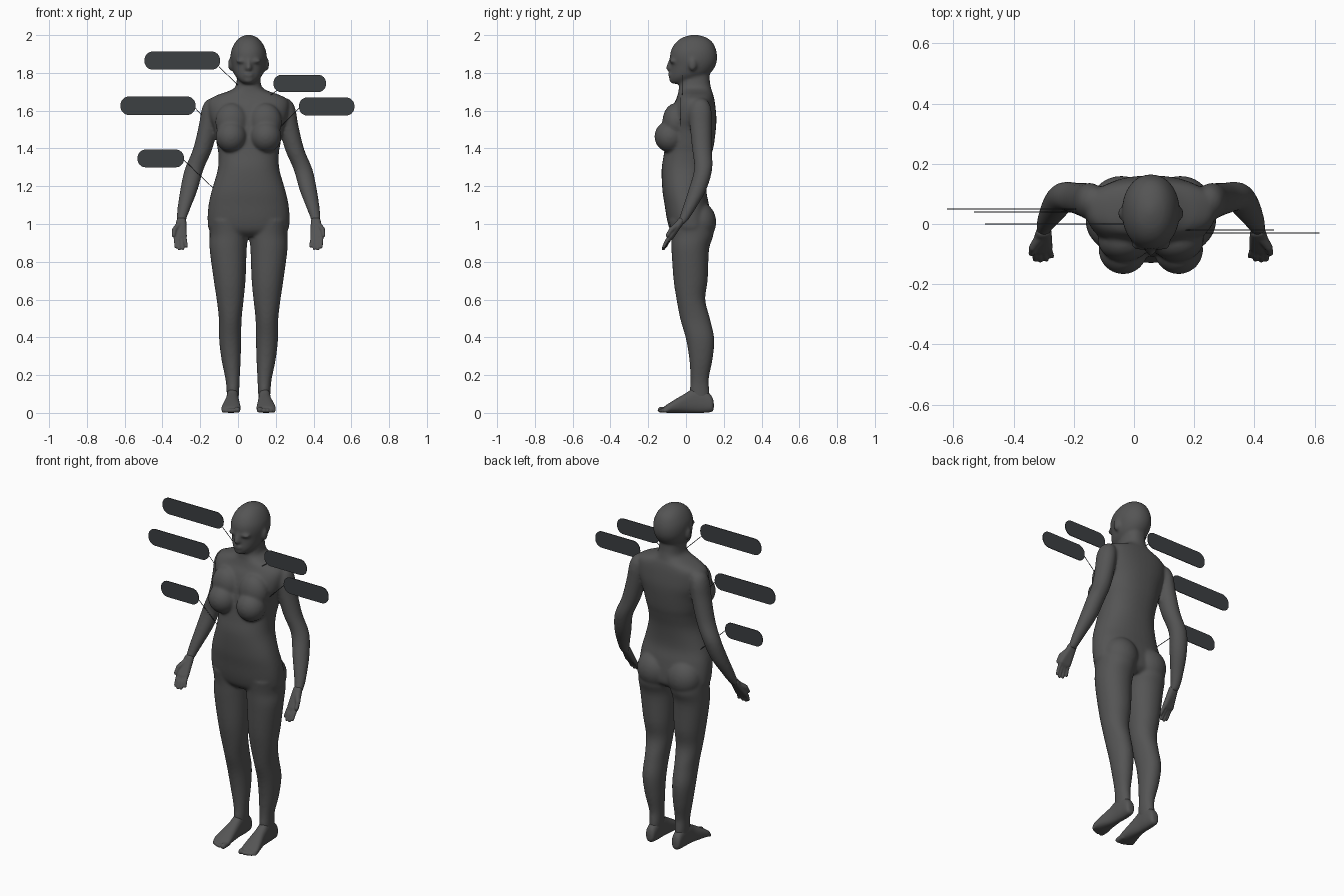
import bpy, bmesh, math
from mathutils import Vector, Matrix

if "Cube" in bpy.data.objects:
    bpy.data.objects.remove(bpy.data.objects["Cube"])

CX = 0.056  # the figure stands slightly right of the origin


def material(name, rgb):
    m = bpy.data.materials.new(name)
    m.diffuse_color = (*rgb, 1)
    m.use_nodes = True
    m.node_tree.nodes["Principled BSDF"].inputs["Base Color"].default_value = m.diffuse_color
    return m


SKIN = material("dark_skin", (0.09, 0.09, 0.09))
PLATE = material("label_dark", (0.045, 0.05, 0.055))


def finish(name, bm, mat, x=0.0, voxel=None, smooth=0):
    bmesh.ops.recalc_face_normals(bm, faces=bm.faces[:])
    me = bpy.data.meshes.new(name)
    bm.to_mesh(me)
    bm.free()
    me.materials.append(mat)
    ob = bpy.data.objects.new(name, me)
    ob.location.x = x
    bpy.context.collection.objects.link(ob)
    if voxel:
        r = ob.modifiers.new("fuse", 'REMESH')
        r.mode, r.voxel_size, r.use_smooth_shade = 'VOXEL', voxel, True
        s = ob.modifiers.new("soften", 'SMOOTH')
        s.factor, s.iterations = 0.5, smooth
    return ob


def catmull(a, b, c, d, t):
    return [0.5 * (2*q + (r-p)*t + (2*p-5*q+4*r-s)*t*t + (3*q-p-3*r+s)*t**3)
            for p, q, r, s in zip(a, b, c, d)]


def loft(bm, rows, axis='z', power=2.2, n=40, sub=4):
    """Skin rounded sections; each row is (position, x0, x1, b0, b1)."""
    dense = []
    for i in range(len(rows) - 1):
        q = [rows[max(0, min(len(rows)-1, i+k))] for k in (-1, 0, 1, 2)]
        dense += [catmull(*q, j/sub) for j in range(sub)]
    dense.append(rows[-1])
    rings = []
    for t, a0, a1, b0, b1 in dense:
        ring = []
        for k in range(n):
            c, s = math.cos(k*math.tau/n), math.sin(k*math.tau/n)
            a = (a0+a1)/2 + (a1-a0)/2*math.copysign(abs(c)**(2/power), c)
            b = (b0+b1)/2 + (b1-b0)/2*math.copysign(abs(s)**(2/power), s)
            ring.append(bm.verts.new((a, b, t) if axis == 'z' else (a, t, b)))
        rings.append(ring)
    for r0, r1 in zip(rings, rings[1:]):
        for k in range(n):
            bm.faces.new((r0[k], r0[(k+1) % n], r1[(k+1) % n], r1[k]))
    bm.faces.new(rings[0])
    bm.faces.new(rings[-1])


def ball(bm, co, radii):
    bmesh.ops.create_uvsphere(bm, u_segments=32, v_segments=16, radius=1,
                              matrix=Matrix.Translation(co) @ Matrix.Diagonal((*radii, 1)))


def hull(bm, balls, seg=12):
    """Convex skin around several (point, radius) balls."""
    tmp = bmesh.new()
    for co, r in balls:
        bmesh.ops.create_uvsphere(tmp, u_segments=seg, v_segments=max(4, seg//2),
                                  radius=r, matrix=Matrix.Translation(co))
    verts = [bm.verts.new(v.co) for v in tmp.verts]
    tmp.free()
    bmesh.ops.convex_hull(bm, input=verts)
    bmesh.ops.delete(bm, geom=[v for v in verts if v.is_valid and not v.link_faces],
                     context='VERTS')


def mirror(bm):
    g = bmesh.ops.duplicate(bm, geom=bm.verts[:] + bm.edges[:] + bm.faces[:])["geom"]
    for v in g:
        if isinstance(v, bmesh.types.BMVert):
            v.co.x *= -1
    bmesh.ops.reverse_faces(bm, faces=[f for f in g if isinstance(f, bmesh.types.BMFace)])


def symmetric(rows):
    return [(z, -w, w, f, b) for z, w, f, b in rows]


# Body: paired limbs and swellings first, then mirrored
bm = bmesh.new()
arm = [(1.665, .17, .205, .055, .095), (1.645, .15, .232, .03, .12), (1.60, .15, .25, .015, .135),
       (1.52, .16, .264, .02, .136), (1.394, .193, .295, .033, .137), (1.29, .238, .338, .043, .139),
       (1.18, .27, .362, .013, .107), (1.08, .309, .377, -.02, .05), (1.03, .328, .381, -.037, .018),
       (1.0, .335, .381, -.05, -.008)]
leg = [(1.02, .01, .21, -.09, .13), (.945, .003, .206, -.08, .145), (.865, .01, .206, -.077, .122),
       (.706, .016, .185, -.066, .115), (.60, .026, .169, -.05, .102), (.495, .037, .157, -.03, .128),
       (.39, .039, .156, 0, .15), (.28, .042, .143, .018, .14), (.177, .047, .122, .024, .12),
       (.11, .05, .116, .02, .125), (.06, .055, .113, .03, .125)]
loft(bm, arm, power=2)
loft(bm, leg, power=2.1)
ball(bm, (.092, -.085, 1.463), (.082, .082, .084))     # breast
ball(bm, (.088, -.055, 1.54), (.088, .07, .10))        # upper breast
ball(bm, (.098, .072, 1.01), (.10, .088, .105))        # buttock
ball(bm, (.095, .035, 1.845), (.014, .022, .036))      # ear
ball(bm, (.034, -.068, 1.862), (.034, .02, .012))      # brow
mirror(bm)
torso = [(1.80, .060, -.015, .125), (1.75, .064, -.033, .127), (1.72, .075, -.038, .133),
         (1.70, .115, -.04, .138), (1.685, .16, -.044, .144), (1.66, .205, -.052, .15),
         (1.62, .215, -.072, .156), (1.56, .205, -.09, .161), (1.50, .182, -.10, .158),
         (1.42, .168, -.11, .148), (1.37, .16, -.117, .136), (1.29, .163, -.129, .118),
         (1.18, .194, -.125, .108), (1.10, .212, -.113, .122), (1.02, .217, -.10, .132),
         (.965, .205, -.082, .13), (.935, .13, -.05, .10)]
head = [(2.002, .012, .03, .06), (1.987, .046, -.018, .108), (1.96, .072, -.055, .142),
        (1.92, .091, -.079, .160), (1.88, .096, -.085, .165), (1.84, .091, -.08, .157),
        (1.80, .079, -.083, .13), (1.775, .064, -.085, .085), (1.753, .042, -.082, .04),
        (1.742, .022, -.07, 0)]
loft(bm, symmetric(torso), power=2.3)
loft(bm, symmetric(head), power=2.1)
hull(bm, [((0, -.093, 1.826), .015), ((.012, -.08, 1.824), .011), ((-.012, -.08, 1.824), .011),
          ((0, -.08, 1.87), .01)])                      # nose
ball(bm, (0, -.082, 1.79), (.028, .014, .013))          # lips
ball(bm, (0, -.073, 1.762), (.026, .017, .016))         # chin
finish("body", bm, SKIN, CX, voxel=.0075, smooth=10)

# Hands: palm hull plus capsule fingers and thumb
bm = bmesh.new()
knuckles = [(.386, -.083, .935), (.371, -.087, .928), (.355, -.085, .927), (.340, -.078, .932)]
tips = [(.384, -.118, .878), (.367, -.121, .868), (.347, -.118, .870), (.329, -.107, .882)]
hull(bm, [((.348, -.028, 1.015), .019), ((.364, -.028, 1.015), .019)] + [(k, .014) for k in knuckles])
for k, t in zip(knuckles, tips):
    mid = Vector(k).lerp(Vector(t), .5) + Vector((0, -.004, 0))
    hull(bm, [(k, .0115), (mid, .0105)])
    hull(bm, [(mid, .0105), (t, .0085)])
hull(bm, [((.368, -.045, .995), .018), ((.392, -.078, .97), .014)])
hull(bm, [((.392, -.078, .97), .013), ((.397, -.098, .94), .010)])
mirror(bm)
finish("hands", bm, SKIN, CX, voxel=.0045, smooth=3)

# Feet: sections from heel to ball, plus toes
bm = bmesh.new()
foot = [(.147, .072, .098, .02, .055), (.135, .058, .112, .005, .09), (.09, .053, .115, 0, .125),
        (.04, .053, .117, 0, .13), (0, .05, .122, 0, .105), (-.05, .045, .135, 0, .076),
        (-.095, .042, .144, 0, .048), (-.118, .05, .135, .002, .032)]
loft(bm, foot, axis='y', power=2.4)
for i, (x, y, r) in enumerate([(.059, -.135, .016), (.083, -.135, .012), (.101, -.130, .0115),
                               (.118, -.122, .011), (.133, -.112, .010)]):
    hull(bm, [((x, -.09, .018), r), ((x, y, r), r)])
mirror(bm)
finish("feet", bm, SKIN, CX, voxel=.005, smooth=4)

# Callout plates: x range, z range, depth, then pointer start and end
labels = {
    "thyroid": (-.495, -.095, 1.817, 1.913, 0, (-.10, 1.832), (.01, 1.725)),
    "adrenal": (-.622, -.225, 1.577, 1.675, .05, (-.226, 1.613), (-.15, 1.53)),
    "ovary": (-.532, -.286, 1.300, 1.394, .04, (-.286, 1.338), (-.11, 1.17)),
    "thymus": (.188, .466, 1.698, 1.790, -.02, (.212, 1.712), (.145, 1.662)),
    "pancreas": (.323, .616, 1.574, 1.670, -.03, (.326, 1.616), (.20, 1.49)),
}
for name, (x0, x1, z0, z1, y, p, q) in labels.items():
    bm = bmesh.new()
    r = (z1 - z0) * .46
    outline = []
    for i, (cx, cz) in enumerate([(x1-r, z1-r), (x0+r, z1-r), (x0+r, z0+r), (x1-r, z0+r)]):
        for j in range(9):
            a = (i + j/8) * math.pi/2
            outline.append(bm.verts.new((cx + r*math.cos(a), y - .002, cz + r*math.sin(a))))
    face = bm.faces.new(outline)
    ext = bmesh.ops.extrude_face_region(bm, geom=[face])["geom"]
    bmesh.ops.translate(bm, vec=(0, .004, 0),
                        verts=[v for v in ext if isinstance(v, bmesh.types.BMVert)])
    finish(name + "_label", bm, PLATE)
    bm = bmesh.new()
    hull(bm, [((p[0], y, p[1]), .0018), ((q[0], y, q[1]), .0018)], seg=8)
    finish(name + "_pointer", bm, PLATE)
